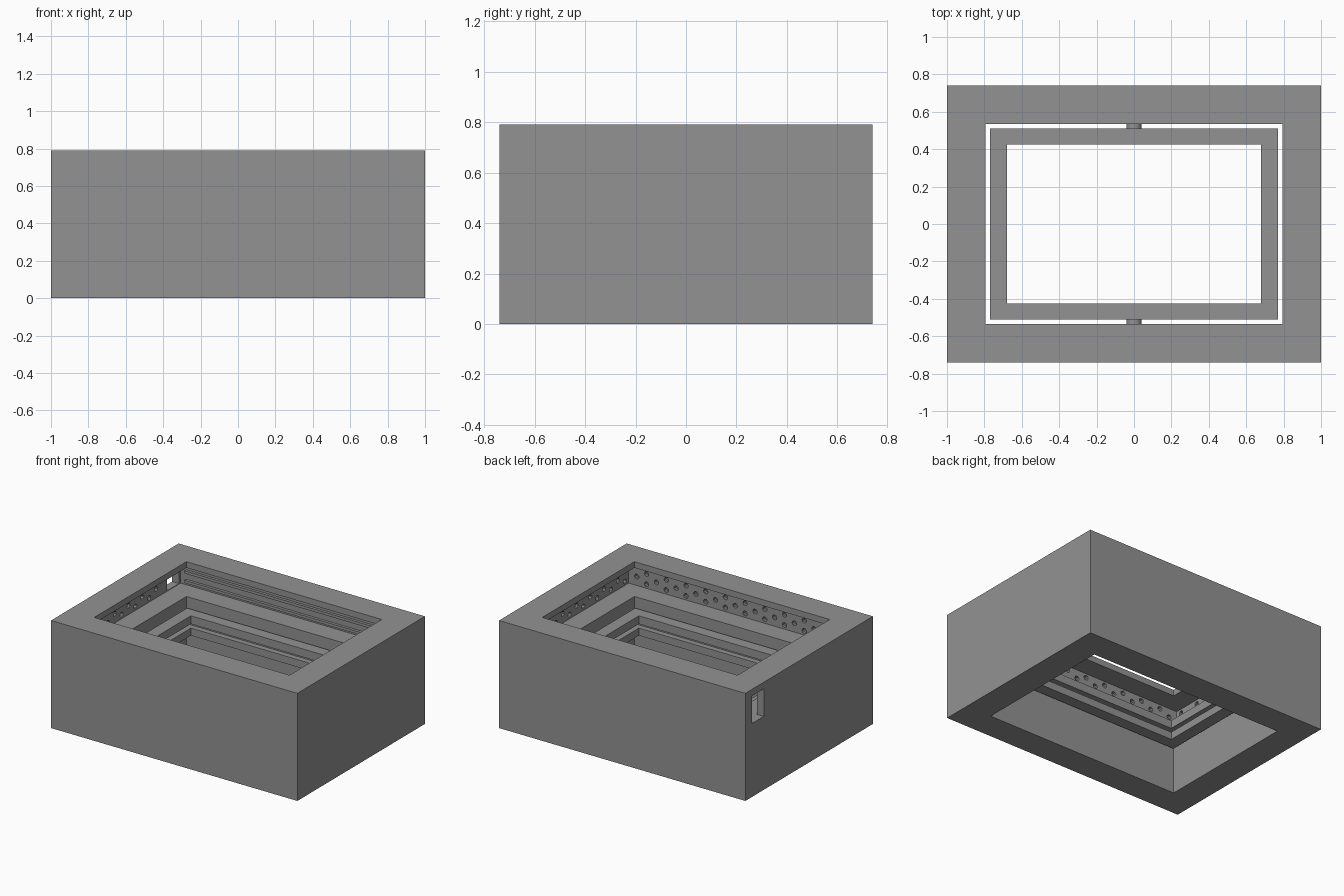
import bpy, bmesh, math
from mathutils import Matrix, Vector

if "Cube" in bpy.data.objects:
    bpy.data.objects.remove(bpy.data.objects["Cube"])

grey = bpy.data.materials.new("plain grey")
grey.diffuse_color = (0.29, 0.29, 0.29, 1)
grey.use_nodes = True
grey.node_tree.nodes["Principled BSDF"].inputs["Base Color"].default_value = grey.diffuse_color


def finish(name, bm):
    bmesh.ops.recalc_face_normals(bm, faces=bm.faces)
    me = bpy.data.meshes.new(name)
    bm.to_mesh(me)
    bm.free()
    me.materials.append(grey)
    ob = bpy.data.objects.new(name, me)
    bpy.context.collection.objects.link(ob)
    return ob


def rect_frame(name, profile):
    """Closed frame swept through rectangles given as (half x, half y, z)."""
    bm = bmesh.new()
    loops = [[bm.verts.new((sx * hx, sy * hy, z))
              for sx, sy in ((-1, -1), (1, -1), (1, 1), (-1, 1))]
             for hx, hy, z in profile]
    for a, b in zip(loops, loops[1:] + loops[:1]):
        for i in range(4):
            j = (i + 1) % 4
            bm.faces.new((a[i], a[j], b[j], b[i]))
    return finish(name, bm)


def add_box(bm, lo, hi):
    lo, hi = Vector(lo), Vector(hi)
    bmesh.ops.create_cube(bm, size=1, matrix=Matrix.Translation((lo + hi) / 2)
                          @ Matrix.Diagonal((*(hi - lo), 1)))


def add_cylinder(bm, centre, axis, radius, length, sides):
    rot = Vector(axis).to_track_quat('Z', 'Y').to_matrix().to_4x4()
    bmesh.ops.create_cone(bm, cap_ends=True, segments=sides, radius1=radius,
                          radius2=radius, depth=length,
                          matrix=Matrix.Translation(centre) @ rot)


# Housing: thick lower frame, wide upper chamber, thin lid
H, FLOOR, LID = 0.79, 0.535, 0.745
WX, WY = 0.945, 0.685
OX, OY = 0.793, 0.535
housing = rect_frame("housing", [
    (1, 0.74, 0), (1, 0.74, H), (OX, OY, H), (OX, OY, LID),
    (WX, WY, LID), (WX, WY, FLOOR), (OX, OY, FLOOR), (OX, OY, 0)])

# Cutter: side window plus staggered blind holes in three chamber walls
bm = bmesh.new()
add_box(bm, (-1.1, 0.526, FLOOR + 0.004), (-0.9, 0.665, LID - 0.004))
STEP = 0.08


def column_heights(i):
    return (0.60, 0.68) if i % 2 else (0.565, 0.64, 0.715)


for i in range(-11, 12):
    for z in column_heights(i):
        add_cylinder(bm, (i * STEP, -WY, z), (0, 1, 0), 0.018, 0.06, 10)
for i in range(-8, 6):
    for z in column_heights(i):
        for side in (-1, 1):
            add_cylinder(bm, (side * WX, i * STEP, z), (1, 0, 0), 0.018, 0.06, 10)
cutter = finish("hole_cutter", bm)
cutter.hide_render = True
cutter.hide_viewport = True
cut = housing.modifiers.new("holes", 'BOOLEAN')
cut.operation = 'DIFFERENCE'
cut.solver = 'EXACT'
cut.object = cutter

# Rails along the back wall of the chamber
bm = bmesh.new()
for z in (0.565, 0.635, 0.705):
    add_box(bm, (-0.9, WY - 0.02, z - 0.01), (0.9, WY + 0.005, z + 0.01))
finish("back_rails", bm)

# Swinging inner frame with a panel groove on its inside
rect_frame("inner_frame", [
    (0.77, 0.51, 0.32), (0.77, 0.51, 0.465), (0.68, 0.425, 0.465),
    (0.68, 0.425, 0.405), (0.72, 0.465, 0.405), (0.72, 0.465, 0.375),
    (0.68, 0.425, 0.375), (0.68, 0.425, 0.32)])

# Pivot pins between inner frame and housing
bm = bmesh.new()
for side in (-1, 1):
    add_cylinder(bm, (0, side * 0.5225, 0.393), (0, 1, 0), 0.04, 0.035, 24)
pins = finish("pivot_pins", bm)
bpy.context.view_layer.objects.active = pins
pins.select_set(True)
bpy.ops.object.shade_smooth_by_angle(angle=math.radians(35))
